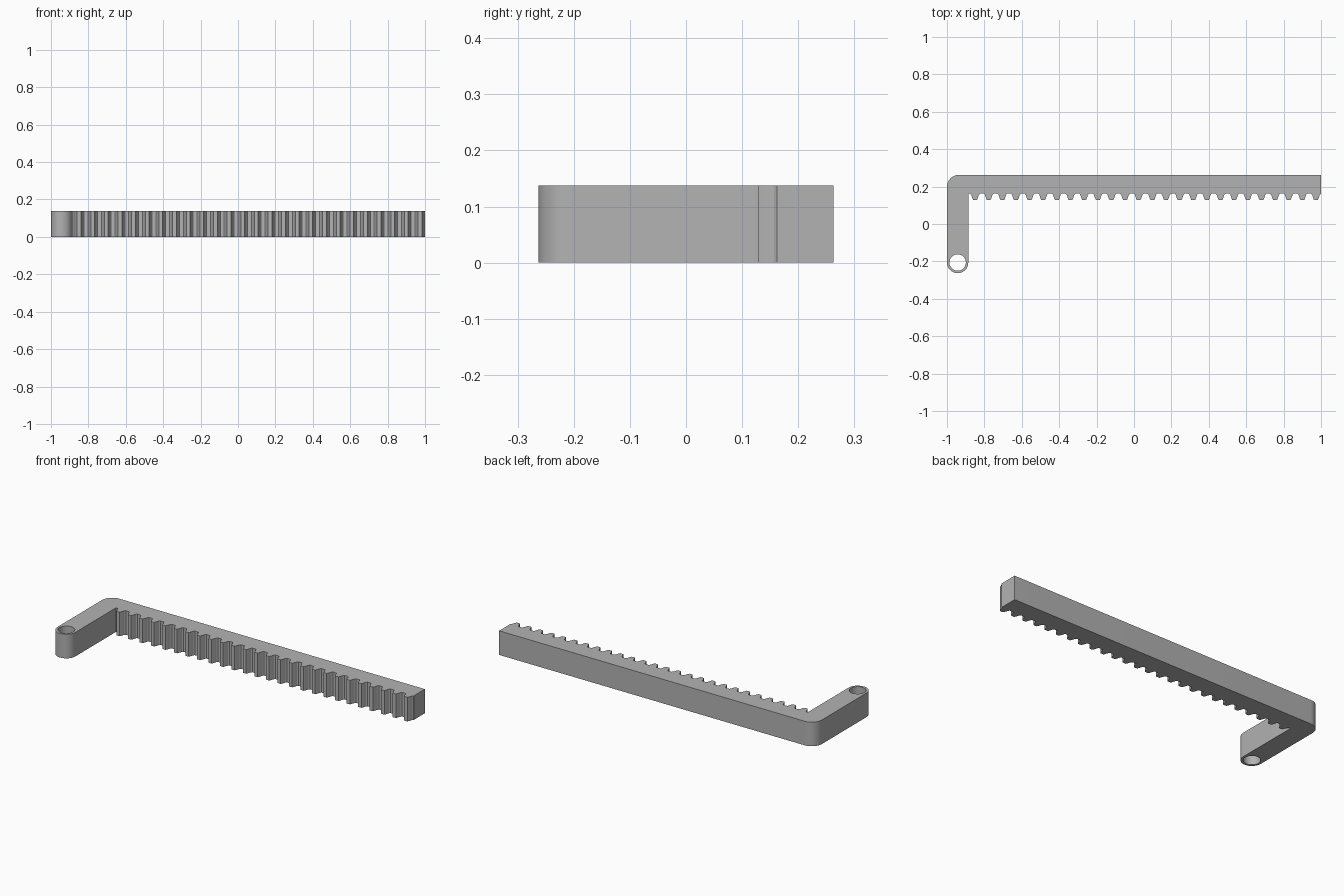
import bpy, bmesh
from math import sin, cos, pi, radians

cube = bpy.data.objects.get("Cube")
if cube:
    bpy.data.objects.remove(cube)

HEIGHT = 0.138
BACK, ROOT, TIP = 0.263, 0.162, 0.128      # bar back, tooth root and tooth tip in y
ARM_IN = -0.886                            # inner side of the arm
EYE_R = (ARM_IN + 1) / 2
EYE = (-1 + EYE_R, -0.263 + EYE_R)
HOLE_R = 0.044
CORNER_R = 0.065
TEETH, FIRST, LAST = 26, -0.85, 0.973


def arc(center, radius, start, end, steps):
    """Points along an arc, angles in degrees."""
    angles = [radians(start + (end - start) * i / steps) for i in range(steps + 1)]
    return [(center[0] + radius * cos(a), center[1] + radius * sin(a)) for a in angles]


def tooth(x):
    """One rack tooth with curved flanks, from left to right."""
    depth = ROOT - TIP
    half = [(-0.026, 0), (-0.021, 0.15), (-0.018, 0.4), (-0.014, 0.75), (-0.01, 1)]
    profile = half + [(-dx, d) for dx, d in reversed(half)]
    return [(x + dx, ROOT - d * depth) for dx, d in profile]


# Outline: rounded arm end, toothed edge, bar end, rounded outer corner
outline = arc(EYE, EYE_R, 180, 360, 24) + [(ARM_IN, ROOT)]
for i in range(TEETH):
    outline += tooth(FIRST + (LAST - FIRST) * i / (TEETH - 1))
outline += [(1, ROOT), (1, BACK)]
outline += arc((-1 + CORNER_R, BACK - CORNER_R), CORNER_R, 90, 180, 12)
hole = arc(EYE, HOLE_R, 0, 360, 32)[:-1]

# Fill the outline around the pivot hole and extrude it upwards
bm = bmesh.new()
for loop in (outline, hole):
    verts = [bm.verts.new((x, y, 0)) for x, y in loop]
    for a, b in zip(verts, verts[1:] + verts[:1]):
        bm.edges.new((a, b))
bmesh.ops.triangle_fill(bm, use_beauty=True, edges=bm.edges[:])
result = bmesh.ops.extrude_face_region(bm, geom=bm.faces[:], use_keep_orig=True)
top = [g for g in result["geom"] if isinstance(g, bmesh.types.BMVert)]
bmesh.ops.translate(bm, verts=top, vec=(0, 0, HEIGHT))
bmesh.ops.recalc_face_normals(bm, faces=bm.faces[:])

mesh = bpy.data.meshes.new("toothed_rack_arm")
bm.to_mesh(mesh)
bm.free()
rack = bpy.data.objects.new("toothed_rack_arm", mesh)
bpy.context.collection.objects.link(rack)

# Plain grey material
grey = bpy.data.materials.new("plain grey")
grey.use_nodes = True
color = (0.45, 0.45, 0.45, 1)
grey.diffuse_color = color
grey.node_tree.nodes["Principled BSDF"].inputs["Base Color"].default_value = color
mesh.materials.append(grey)

# Smooth round surfaces, sharp edges elsewhere
bpy.ops.object.select_all(action="DESELECT")
rack.select_set(True)
bpy.context.view_layer.objects.active = rack
bpy.ops.object.shade_smooth_by_angle(angle=radians(20))
